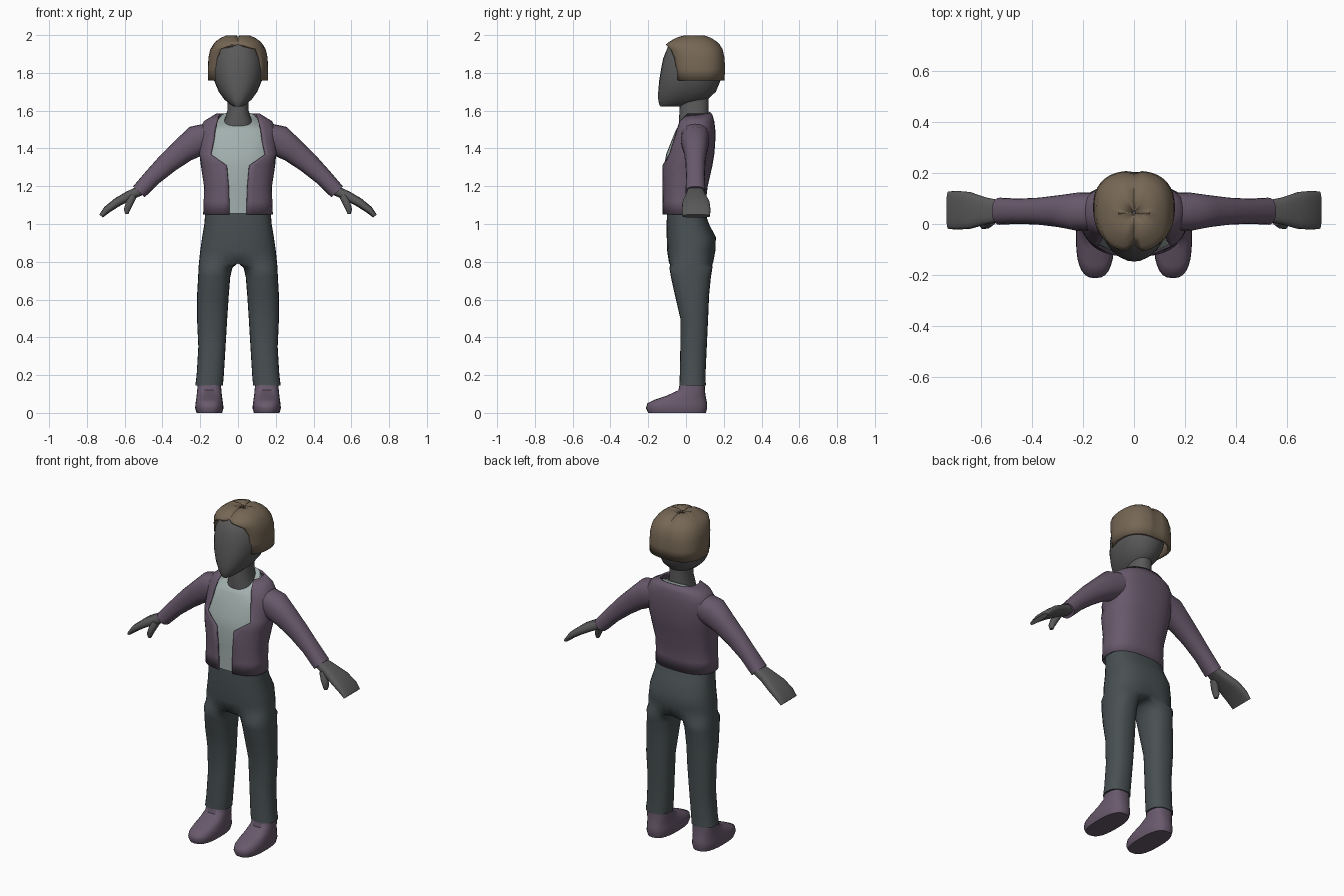
import bpy, bmesh, math
from mathutils import Vector

if "Cube" in bpy.data.objects:
    bpy.data.objects.remove(bpy.data.objects["Cube"])

COLORS = {"skin": (.10, .10, .10, 1), "jacket": (.14, .10, .15, 1), "shirt": (.36, .43, .42, 1),
          "trousers": (.065, .08, .085, 1), "hair": (.18, .135, .09, 1)}
MATS = {}
for key, col in COLORS.items():
    MATS[key] = bpy.data.materials.new(key)
    MATS[key].diffuse_color = col


def spow(v, e):
    return math.copysign(abs(v) ** e, v)


def ring(z, rx, yf, yb, opening=0, tilt=0, cx=0, p=2.3, n=28):
    """Horizontal superellipse from front to front; 'opening' is the half gap at the front."""
    cy, ry = (yf + yb) / 2, (yb - yf) / 2
    b0 = math.asin(min(1, opening / rx) ** (p / 2))
    pts = []
    for j in range(n + 1):
        b = b0 + (2 * math.pi - 2 * b0) * j / n
        c = -spow(math.cos(b), 2 / p)
        pts.append(Vector((cx + rx * spow(math.sin(b), 2 / p), cy + ry * c, z + tilt * c)))
    return pts


def tube(path, p=2.3, n=20):
    """Rings square to a path in the xz plane: (x, z, half thickness, half depth, y)."""
    rings = []
    for i, (x, z, t, d, y) in enumerate(path):
        a, b = path[max(i - 1, 0)], path[min(i + 1, len(path) - 1)]
        tan = Vector((b[0] - a[0], 0, b[1] - a[1])).normalized()
        nrm = Vector((-tan.z, 0, tan.x))
        pts = []
        for j in range(n + 1):
            w = 2 * math.pi * j / n
            pts.append(Vector((x, y, z)) + nrm * t * spow(math.cos(w), 2 / p)
                       + Vector((0, d * spow(math.sin(w), 2 / p), 0)))
        rings.append(pts)
    return rings


def loft(name, rings, mat, caps=True, mirror=False, thick=0, edit=None, angle=50):
    bm = bmesh.new()
    vs = [[bm.verts.new(p) for p in r] for r in rings]
    for a, b in zip(vs, vs[1:]):
        for j in range(len(a) - 1):
            bm.faces.new((a[j], a[j + 1], b[j + 1], b[j]))
    if caps:
        bm.faces.new(vs[0][:-1][::-1])
        bm.faces.new(vs[-1][:-1])
    bmesh.ops.remove_doubles(bm, verts=bm.verts[:], dist=1e-5)
    if edit:
        edit(bm)
    if caps:
        bmesh.ops.recalc_face_normals(bm, faces=bm.faces[:])
    me = bpy.data.meshes.new(name)
    bm.to_mesh(me)
    bm.free()
    ob = bpy.data.objects.new(name, me)
    bpy.context.collection.objects.link(ob)
    me.materials.append(MATS[mat])
    bpy.ops.object.select_all(action='DESELECT')
    ob.select_set(True)
    bpy.context.view_layer.objects.active = ob
    bpy.ops.object.shade_smooth_by_angle(angle=math.radians(angle))
    if mirror:
        ob.modifiers.new("mirror", 'MIRROR').merge_threshold = .0005
    if thick:
        s = ob.modifiers.new("thickness", 'SOLIDIFY')
        s.thickness, s.offset = thick, -1
    return ob


# Shoes
loft("shoes", [ring(*r, cx=.152, p=2.6) for r in [
    (0, .068, -.20, .105), (.025, .075, -.212, .112), (.05, .073, -.205, .112),
    (.07, .07, -.165, .108), (.09, .067, -.105, .104), (.12, .064, -.04, .10),
    (.18, .06, -.028, .098)]], "jacket", mirror=True)

# Trousers: round leg rings turn into half-pelvis rings, then mirror
N = 24


def leg_ring(z, cx, rx, yf, yb):
    cy, ry = (yf + yb) / 2, (yb - yf) / 2
    return [Vector((cx + rx * spow(math.cos(a), .87), cy + ry * spow(math.sin(a), .87), z))
            for a in (-math.pi + 2 * math.pi * j / N for j in range(N + 1))]


def pelvis_ring(z, rx, yf, yb):
    cy, ry = (yf + yb) / 2, (yb - yf) / 2
    pts, lim = [], .75 * math.pi
    for j in range(N + 1):
        a = -math.pi + 2 * math.pi * j / N
        if abs(a) > lim - 1e-6:
            pts.append(Vector((0, cy + math.copysign(ry, a) * (math.pi - abs(a)) / (math.pi - lim), z)))
        else:
            b = a / 1.5
            pts.append(Vector((rx * spow(math.cos(b), .8), cy + ry * spow(math.sin(b), .8), z)))
    return pts


def drop_middle(bm):
    inner = [f for f in bm.faces if all(abs(v.co.x) < 1e-5 for v in f.verts)]
    bmesh.ops.delete(bm, geom=inner, context='FACES')


legs = [(.145, .153, .073, -.035, .105), (.2, .147, .072, -.033, .103), (.35, .138, .072, -.03, .11),
        (.5, .137, .08, -.03, .117), (.62, .133, .084, -.058, .122), (.72, .126, .085, -.08, .132),
        (.77, .119, .09, -.088, .14)]
hips = [(.792, .207, -.09, .143), (.86, .2, -.1, .156), (.93, .19, -.102, .158),
        (1.0, .178, -.103, .122), (1.06, .174, -.10, .10)]
loft("trousers", [leg_ring(*r) for r in legs] + [pelvis_ring(*r) for r in hips],
     "trousers", mirror=True, edit=drop_middle)

# Shirt under the jacket, neckline lower in front
loft("shirt", [ring(*r, p=2.5) for r in [
    (1.055, .172, -.115, .093), (1.2, .168, -.115, .103), (1.3, .182, -.117, .128),
    (1.37, .19, -.105, .138), (1.44, .192, -.077, .143), (1.495, .185, -.055, .14),
    (1.555, .095, -.043, .128, 0, .04)]], "shirt")

# Open jacket body and sleeves
loft("jacket_body", [ring(*r, p=2.5, n=36) for r in [
    (1.05, .185, -.125, .105, .045), (1.12, .182, -.125, .105, .047), (1.2, .18, -.126, .115, .05),
    (1.31, .197, -.128, .14, .06), (1.37, .205, -.115, .15, .145), (1.44, .205, -.085, .155, .13),
    (1.5, .205, -.062, .155, .122), (1.545, .18, -.047, .15, .112),
    (1.585, .115, -.025, .137, .10)]], "jacket", caps=False, thick=.01)
loft("sleeves", tube([
    (.13, 1.47, .07, .075, .05), (.22, 1.44, .083, .075, .048), (.29, 1.39, .067, .063, .05),
    (.37, 1.325, .057, .053, .05), (.45, 1.25, .047, .049, .05), (.525, 1.17, .042, .053, .05)]),
    "jacket", mirror=True)

# Mitten hands and thumbs
loft("hands", tube([
    (.51, 1.18, .026, .04, .05), (.58, 1.148, .026, .053, .051), (.64, 1.115, .024, .072, .053),
    (.695, 1.075, .02, .076, .054), (.725, 1.042, .012, .073, .054)], p=3), "skin", mirror=True)
loft("thumbs", tube([
    (.555, 1.15, .02, .024, .02), (.575, 1.11, .02, .023, .005), (.588, 1.075, .016, .02, 0),
    (.589, 1.053, .009, .012, 0)]), "skin", mirror=True)

# Neck and head
loft("neck", [ring(*r) for r in [
    (1.49, .085, -.035, .115), (1.55, .072, -.038, .12), (1.6, .056, -.034, .12),
    (1.7, .056, -.03, .12)]], "skin")
loft("head", [ring(*r, p=2.2) for r in [
    (1.622, .025, -.135, -.03), (1.635, .045, -.143, .06), (1.66, .073, -.147, .115),
    (1.70, .102, -.147, .158), (1.76, .127, -.142, .183), (1.82, .135, -.132, .19),
    (1.88, .13, -.12, .188), (1.94, .10, -.095, .16), (1.975, .05, -.045, .11)]], "skin")


# Hair shell, open at the face, with a groove along the parting
def parting(bm):
    mid = Vector((0, .05, 1.8))
    for v in bm.verts:
        if abs(v.co.x) < .004 and v.co.z > 1.8:
            v.co = mid + (v.co - mid) * .935


loft("hair", [ring(*r, p=2.5, n=36) for r in [
    (1.76, .16, -.075, .203, .118), (1.82, .159, -.085, .208, .118), (1.88, .157, -.095, .205, .115),
    (1.925, .147, -.105, .195, .095), (1.95, .132, -.108, .18, .03), (1.965, .12, -.09, .165),
    (1.985, .092, -.055, .135), (1.999, .06, -.01, .095), (1.997, .004, .035, .05)]],
    "hair", caps=False, thick=.018, edit=parting)

for m in bpy.data.materials:
    if m.users and not m.is_grease_pencil:
        m.use_nodes = True
        m.node_tree.nodes["Principled BSDF"].inputs["Base Color"].default_value = m.diffuse_color
